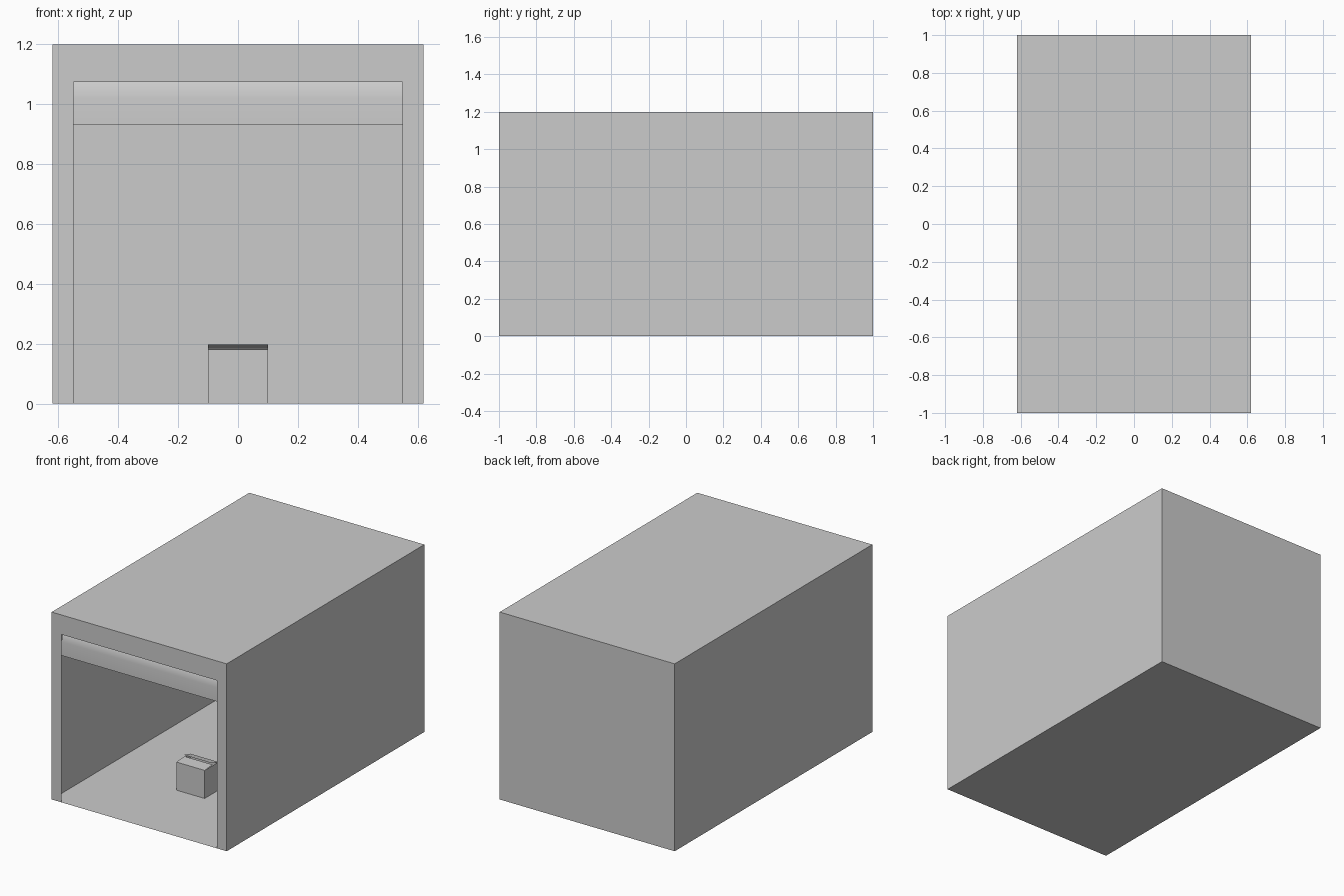
import bpy, math

if "Cube" in bpy.data.objects:
    bpy.data.objects.remove(bpy.data.objects["Cube"])

W, D, H = 0.62, 1.0, 1.2      # half width, half depth, height
OW, OH = 0.55, 1.075          # opening half width, height


def mesh_object(name, verts, faces):
    me = bpy.data.meshes.new(name)
    me.from_pydata(verts, [], faces)
    me.update()
    ob = bpy.data.objects.new(name, me)
    bpy.context.collection.objects.link(ob)
    return ob


def sheet(name, profile, half, smooth=False):
    """Sweep an open (y, z) profile across x into a thin sheet."""
    verts = [(s * half, y, z) for y, z in profile for s in (-1, 1)]
    faces = [(2*i, 2*i + 1, 2*i + 3, 2*i + 2) for i in range(len(profile) - 1)]
    ob = mesh_object(name, verts, faces)
    for p in ob.data.polygons:
        p.use_smooth = smooth
    return ob


def open_box(name, hx, y0, y1, h, skip):
    """Box shell standing on the ground with one face left out."""
    v = [(x, y, z) for z in (0, h) for x, y in
         ((-hx, y0), (hx, y0), (hx, y1), (-hx, y1))]
    f = {"bottom": (3, 2, 1, 0), "top": (4, 5, 6, 7), "front": (0, 1, 5, 4),
         "right": (1, 2, 6, 5), "back": (2, 3, 7, 6), "left": (3, 0, 4, 7)}
    return mesh_object(name, v, [q for k, q in f.items() if k != skip])


# garage shell: floor, roof and three walls
open_box("garage_shell", W, -D, D, H, "front")

# front frame around the doorway
outer = [(-W, 0), (-W, H), (W, H), (W, 0)]
inner = [(-OW, 0), (-OW, OH), (OW, OH), (OW, 0)]
mesh_object("front_frame", [(x, -D, z) for x, z in outer + inner],
            [(i, i + 4, i + 5, i + 1) for i in range(3)])

# raised overhead door: short drop in front, bend, then flat below the roof
yd, zt, r = -0.985, 1.14, 0.12
bend = [(yd + r - r * math.cos(a), zt - r + r * math.sin(a))
        for a in (math.radians(15 * i) for i in range(7))]
sheet("overhead_door", [(yd, 0.932)] + bend + [(-0.02, zt)], OW + 0.01, True)

# small carton on the floor with two overlapping lid flaps
y0, y1, bh = -0.48, -0.34, 0.18
open_box("carton", 0.1, y0, y1, bh, "top")
sheet("carton_front_flap", [(y0, bh), (y0 + 0.08, bh + 0.006)], 0.1)
sheet("carton_back_flap", [(y1 - 0.065, bh + 0.017), (y1, bh)], 0.1)
